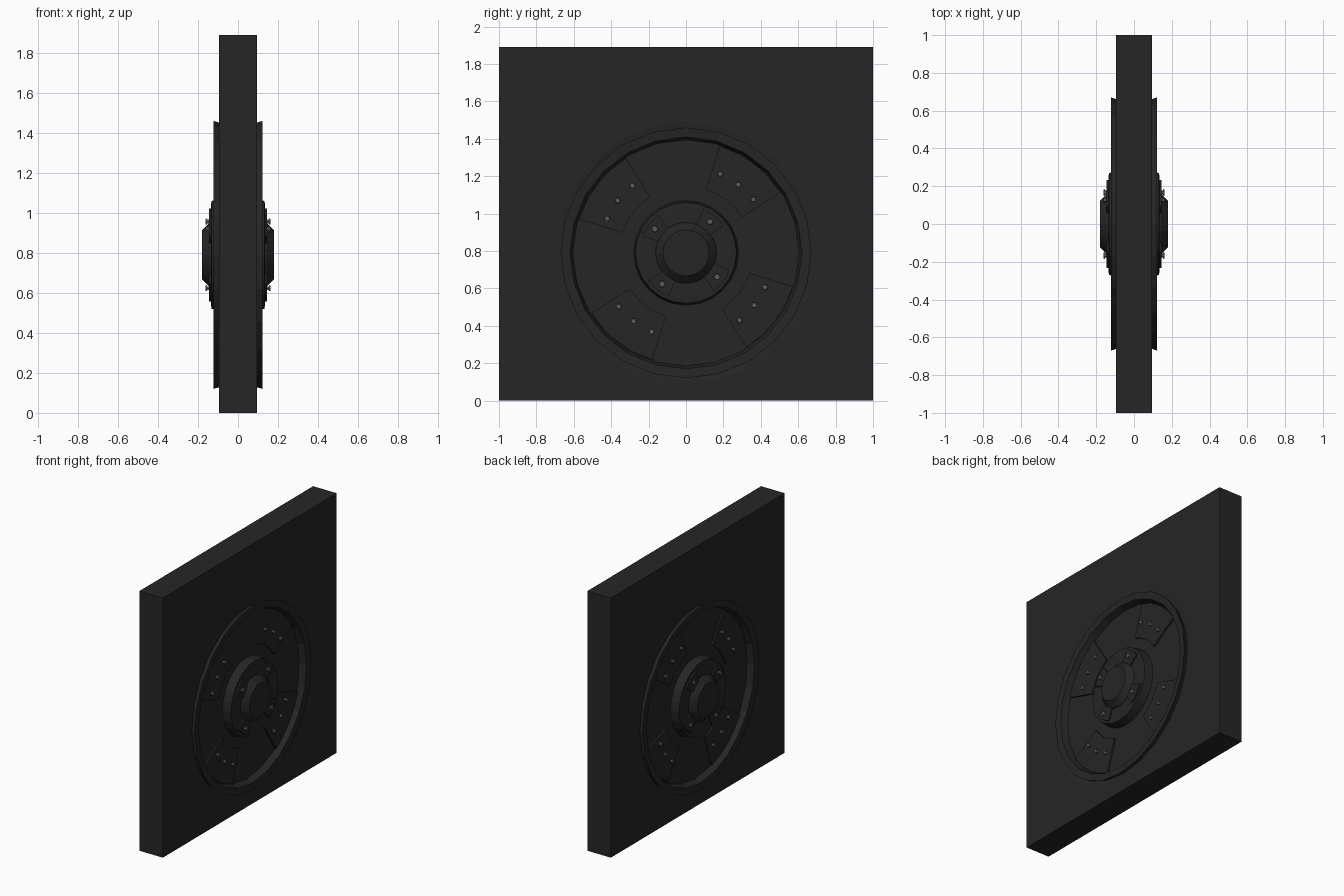
import bpy, bmesh, math
from math import cos, sin, radians

if "Cube" in bpy.data.objects:
    bpy.data.objects.remove(bpy.data.objects["Cube"])

CZ = 0.79      # height of the wheel centre
SIDES = 24


def material(name, v):
    m = bpy.data.materials.new(name)
    m.diffuse_color = (v, v, v, 1)
    m.use_nodes = True
    m.node_tree.nodes["Principled BSDF"].inputs["Base Color"].default_value = m.diffuse_color
    return m


DARK = material("dark_iron", 0.019)
GREY = material("bolt_grey", 0.11)


def finish(name, bm, mat, mirror=True):
    bmesh.ops.recalc_face_normals(bm, faces=bm.faces)
    me = bpy.data.meshes.new(name)
    bm.to_mesh(me)
    bm.free()
    me.materials.append(mat)
    ob = bpy.data.objects.new(name, me)
    bpy.context.collection.objects.link(ob)
    if mirror:
        mod = ob.modifiers.new("both_sides", 'MIRROR')
        mod.use_axis = (True, False, False)
        mod.use_mirror_merge = False
    return ob


def polar(x, r, deg):
    return (x, r * cos(radians(deg)), CZ + r * sin(radians(deg)))


def prism(bm, pts, x0, x1):
    """Closed prism along x from (radius, angle) points."""
    a = [bm.verts.new(polar(x0, r, d)) for r, d in pts]
    b = [bm.verts.new(polar(x1, r, d)) for r, d in pts]
    bm.faces.new(a)
    bm.faces.new(b)
    n = len(pts)
    for i in range(n):
        j = (i + 1) % n
        bm.faces.new((a[i], a[j], b[j], b[i]))


def sector(bm, centre, half, r0, r1, x0, x1):
    steps = [centre - half + 2 * half * i / 4 for i in range(5)]
    prism(bm, [(r0, d) for d in steps] + [(r1, d) for d in reversed(steps)], x0, x1)


def bolt(bm, r, deg, x0, x1, size):
    """Hexagonal shank with a wider head."""
    _, cy, cz = polar(0, r, deg)
    xm = x0 + (x1 - x0) * 0.5
    rings = []
    for x, s in ((x0, size * .6), (xm, size * .6), (xm, size), (x1, size * .85)):
        rings.append([bm.verts.new((x, cy + s * cos(k * math.pi / 3), cz + s * sin(k * math.pi / 3)))
                      for k in range(6)])
    for a, b in zip(rings, rings[1:]):
        for k in range(6):
            j = (k + 1) % 6
            bm.faces.new((a[k], a[j], b[j], b[k]))
    bm.faces.new(rings[-1])


# Square slab with a round opening
bm = bmesh.new()
corners = []
for x in (-0.095, 0.095):
    outer = [bm.verts.new((x, y, z)) for y, z in ((-1, 0), (1, 0), (1, 1.89), (-1, 1.89))]
    hole = [bm.verts.new(polar(x, 0.70, i * 360 / SIDES)) for i in range(SIDES)]
    edges = [bm.edges.new((l[i], l[(i + 1) % len(l)])) for l in (outer, hole) for i in range(len(l))]
    bmesh.ops.triangle_fill(bm, edges=edges, use_beauty=True)
    corners.append(outer)
for i in range(4):
    j = (i + 1) % 4
    bm.faces.new((corners[0][i], corners[0][j], corners[1][j], corners[1][i]))
finish("door_slab", bm, DARK, mirror=False)


# Turned parts: (radius, x) profiles
def lathe(name, profile):
    bm = bmesh.new()
    rings = [[bm.verts.new(polar(x, r, i * 360 / SIDES)) for i in range(SIDES)] for r, x in profile]
    for a, b in zip(rings, rings[1:]):
        for i in range(SIDES):
            j = (i + 1) % SIDES
            bm.faces.new((a[i], a[j], b[j], b[i]))
    bm.faces.new(rings[-1])
    # orient from a temporary back cap
    cap = bm.faces.new(rings[0])
    bmesh.ops.recalc_face_normals(bm, faces=bm.faces)
    bm.faces.remove(cap)
    me_ob = finish(name, bm, DARK)
    return me_ob


lathe("round_rim_and_disc", [(.70, .095), (.66, .09), (.67, .122), (.62, .118), (.605, .07), (.30, .07)])
lathe("hub_flange", [(.28, .07), (.27, .133), (.24, .135)])
lathe("hub_cap", [(.165, .13), (.16, .143), (.123, .18)])

# Bolted plates on the disc and hub, four around the centre
plates, clamps, bolts = bmesh.new(), bmesh.new(), bmesh.new()
for k in range(4):
    a = 52.5 + 90 * k
    sector(plates, a, 20, 0.355, 0.60, 0.068, 0.082)
    sector(clamps, a, 16, 0.16, 0.25, 0.13, 0.146)
    for d in (-14, 0, 14):
        bolt(bolts, 0.46, a + d, 0.082, 0.10, 0.016)
    bolt(bolts, 0.21, a, 0.146, 0.162, 0.018)
finish("disc_plates", plates, DARK)
finish("hub_clamps", clamps, DARK)
finish("bolts", bolts, GREY)
